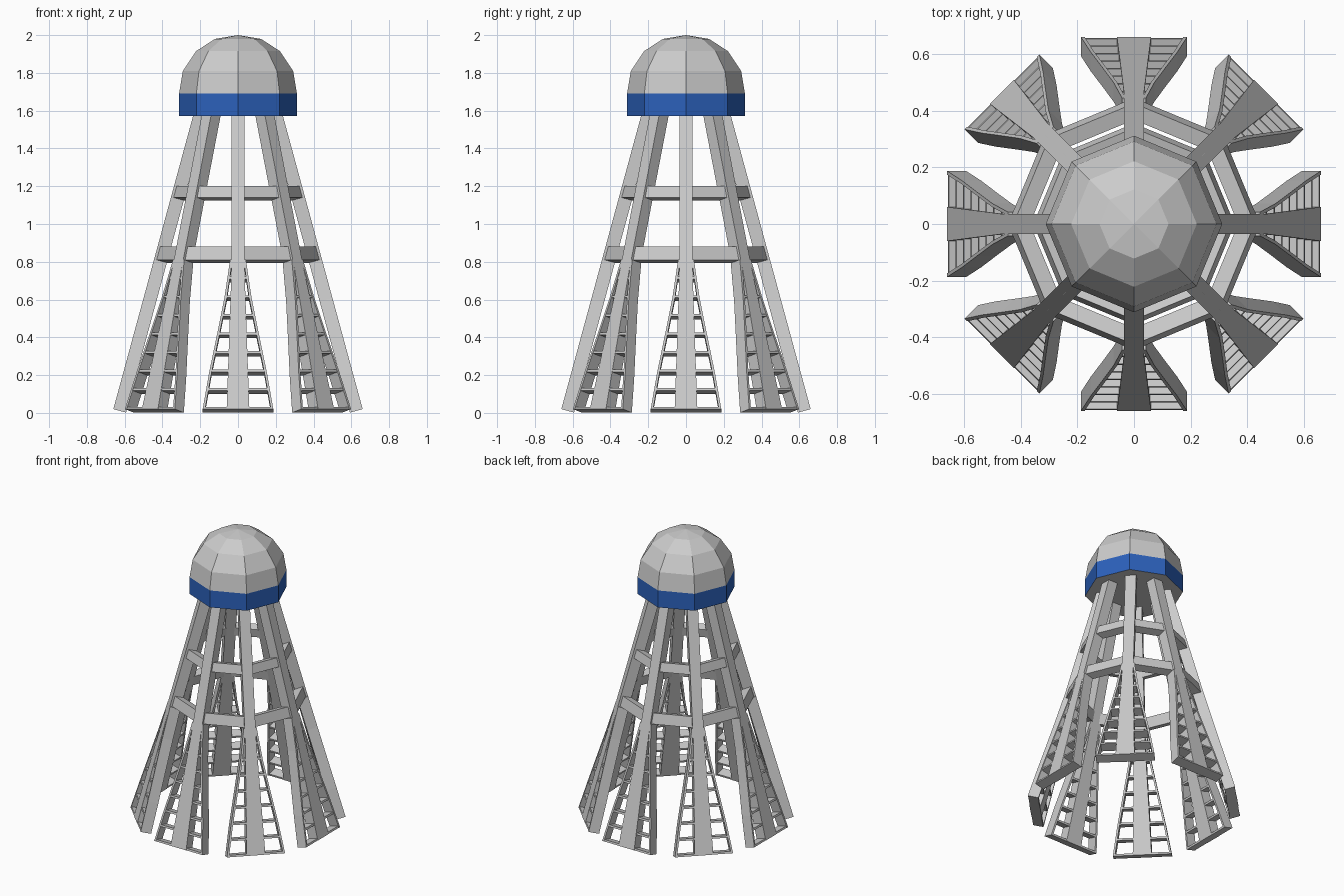
import bpy, bmesh, math
from mathutils import Vector

if "Cube" in bpy.data.objects:
    bpy.data.objects.remove(bpy.data.objects["Cube"])

SIDES = 8
SLOPE = 0.272                       # inward lean of the legs per unit of height
L = math.hypot(1, SLOPE)
DEPTH = 0.07


def finish(bm, name, color=None):
    bmesh.ops.recalc_face_normals(bm, faces=bm.faces)
    me = bpy.data.meshes.new(name)
    bm.to_mesh(me)
    bm.free()
    ob = bpy.data.objects.new(name, me)
    bpy.context.collection.objects.link(ob)
    if color:
        mat = bpy.data.materials.new(name + "_paint")
        mat.diffuse_color = color
        mat.use_nodes = True
        mat.node_tree.nodes["Principled BSDF"].inputs["Base Color"].default_value = mat.diffuse_color
        me.materials.append(mat)
    return ob


def lean(s, d):
    """Radius and height for distance s up a leg and depth d inward."""
    return 0.66 - (SLOPE * s + d) / L, 0.02 + (s - SLOPE * d) / L


def plate(bm, outline, angle, d0=0.0, d1=DEPTH):
    """Extrude an outline (across, along) through the leg's depth."""
    ca, sa = math.cos(angle), math.sin(angle)
    loops = []
    for d in (d0, d1):
        row = []
        for u, s in outline:
            r, z = lean(s, d)
            row.append(bm.verts.new((r * ca - u * sa, r * sa + u * ca, z)))
        loops.append(row)
    a, b = loops
    n = len(a)
    bm.faces.new(a)
    bm.faces.new(b[::-1])
    for i in range(n):
        j = (i + 1) % n
        bm.faces.new((a[i], b[i], b[j], a[j]))


def revolve(profile, name, color=None, closed=False):
    """Eight-sided lathe; zero radius gives a pole, open ends are capped."""
    bm = bmesh.new()
    rings = []
    for r, z in profile:
        if r == 0:
            rings.append([bm.verts.new((0, 0, z))] * SIDES)
        else:
            rings.append([bm.verts.new((r * math.cos(k * math.tau / SIDES),
                                        r * math.sin(k * math.tau / SIDES), z))
                          for k in range(SIDES)])
    pairs = list(zip(rings, rings[1:]))
    if closed:
        pairs.append((rings[-1], rings[0]))
    for a, b in pairs:
        for k in range(SIDES):
            j = (k + 1) % SIDES
            corners = list(dict.fromkeys((a[k], a[j], b[j], b[k])))
            bm.faces.new(corners)
    return finish(bm, name, color)


# Rounded head with closed underside, and the coloured band round it
revolve([(0.312, 1.69), (0.292, 1.81), (0.222, 1.915), (0.122, 1.98), (0, 2.0)], "head_dome")
revolve([(0.312, 1.572), (0.312, 1.69)], "head_band", (0.025, 0.12, 0.5, 1))
revolve([(0, 1.572), (0.312, 1.572)], "head_underside")

# Two bracing rings, flush with the leaning legs
for name, z0, z1 in (("lower_ring", 0.81, 0.88), ("upper_ring", 1.14, 1.20)):
    s0, s1 = (z0 - 0.02) * L, (z1 - 0.02) * L
    revolve([lean(s0, 0), lean(s1, 0), lean(s1, 0.06), lean(s0, 0.06)], name, closed=True)

# Half-width of each vane, from the bottom up
VANE = [(0.187, 0.0), (0.153, 0.2), (0.111, 0.41), (0.072, 0.61), (0.042, 0.82)]
RAIL = 0.013


def half_width(s):
    for (w0, s0), (w1, s1) in zip(VANE, VANE[1:]):
        if s <= s1:
            return w0 + (w1 - w0) * (s - s0) / (s1 - s0)
    return VANE[-1][0]


for k in range(SIDES):
    angle = k * math.tau / SIDES
    # Leg shaft, flared toward the foot
    bm = bmesh.new()
    plate(bm, [(-0.06, 0), (0.06, 0), (0.035, 0.75), (0.035, 1.635),
               (-0.035, 1.635), (-0.035, 0.75)], angle)
    finish(bm, f"leg_shaft_{k + 1}")

    # Open vane: two side rails and the rungs
    bm = bmesh.new()
    for side in (-1, 1):
        outer = [(side * w, s) for w, s in VANE]
        inner = [(side * (w - RAIL), s) for w, s in reversed(VANE)]
        plate(bm, outer + inner, angle)
    for i in range(8):
        s = i * 0.102
        e = s + 0.013
        w0, w1 = half_width(s) - 0.003, half_width(e) - 0.003
        plate(bm, [(-w0, s), (w0, s), (w1, e), (-w1, e)], angle, 0.002, DEPTH - 0.002)
    finish(bm, f"vane_{k + 1}")
